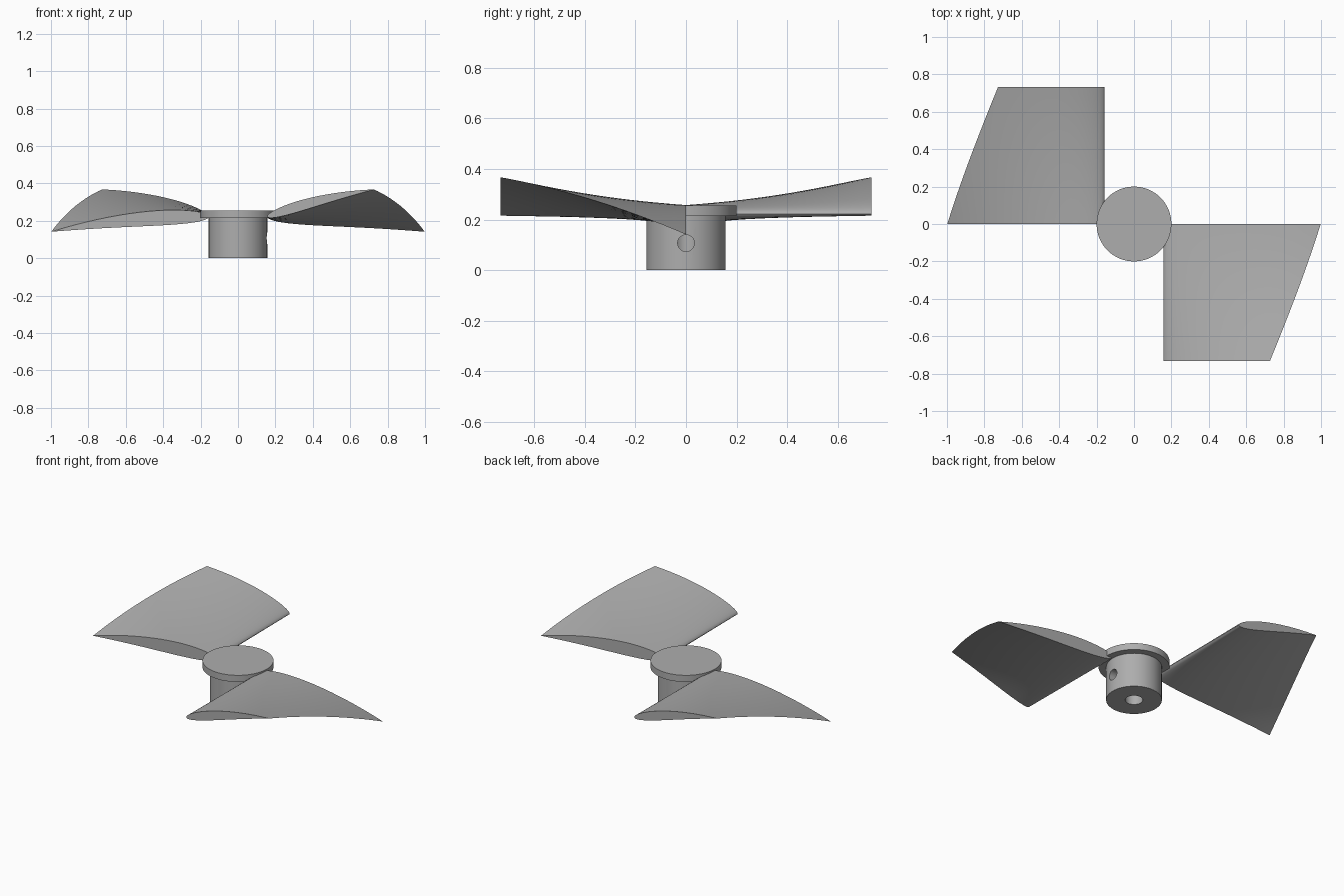
import bpy, bmesh, math
from mathutils import Matrix, Vector

cube = bpy.data.objects.get("Cube")
if cube:
    bpy.data.objects.remove(cube, do_unlink=True)

GREY = (0.42, 0.42, 0.42, 1)
grey = bpy.data.materials.new("plain grey")
grey.use_nodes = True
grey.diffuse_color = GREY
grey.node_tree.nodes["Principled BSDF"].inputs["Base Color"].default_value = GREY


def add_object(name, bm):
    bmesh.ops.recalc_face_normals(bm, faces=bm.faces)
    mesh = bpy.data.meshes.new(name)
    bm.to_mesh(mesh)
    bm.free()
    mesh.materials.append(grey)
    obj = bpy.data.objects.new(name, mesh)
    bpy.context.collection.objects.link(obj)
    return obj


def select(obj):
    bpy.ops.object.select_all(action='DESELECT')
    obj.select_set(True)
    bpy.context.view_layer.objects.active = obj


def smooth(obj):
    select(obj)
    bpy.ops.object.shade_smooth_by_angle(angle=math.radians(35))


def cylinder(name, radius, start, end, sides=64):
    start, end = Vector(start), Vector(end)
    axis = end - start
    turn = axis.to_track_quat('Z', 'Y').to_matrix().to_4x4()
    bm = bmesh.new()
    bmesh.ops.create_cone(bm, cap_ends=True, segments=sides, radius1=radius,
                          radius2=radius, depth=axis.length,
                          matrix=Matrix.Translation((start + end) / 2) @ turn)
    return add_object(name, bm)


def cut(obj, cutter):
    cutter.hide_render = True
    mod = obj.modifiers.new("hole", 'BOOLEAN')
    mod.operation, mod.solver, mod.object = 'DIFFERENCE', 'EXACT', cutter
    select(obj)
    bpy.ops.object.modifier_apply(modifier=mod.name)
    bpy.data.objects.remove(cutter, do_unlink=True)


# Hub: sleeve with a blind shaft bore and one set-screw hole, capped by a flange
hub = cylinder("hub_sleeve", 0.157, (0, 0, 0), (0, 0, 0.22))
cut(hub, cylinder("bore_cutter", 0.05, (0, 0, -0.05), (0, 0, 0.19), 48))
cut(hub, cylinder("screw_cutter", 0.033, (0, 0, 0.107), (0.3, 0, 0.107), 32))
smooth(hub)
smooth(cylinder("hub_flange", 0.2, (0, 0, 0.214), (0, 0, 0.255), 96))


# Blade: twisted loft of a cambered foil section, round at the root edge
def foil(count=22, thick=0.095, camber=0.025):
    upper, lower = [], []
    for i in range(count + 1):
        s = (1 - math.cos(math.pi * i / count)) / 2
        half = 5 * thick * (0.2969 * math.sqrt(s) - 0.126 * s - 0.3516 * s**2
                            + 0.2843 * s**3 - 0.1036 * s**4)
        mid = 4 * camber * s * (1 - s)
        upper.append((s, mid + half))
        lower.append((s, mid - half))
    return upper + lower[-2:0:-1]


def blade(name, spin, steps=16, span=0.733):
    bm = bmesh.new()
    rings = []
    for k in range(steps + 1):
        t = k / steps
        chord = 0.845 + (0.588 - 0.845) * t
        angle = math.radians(-5.5 + 19.8 * t)
        c, s = math.cos(angle), math.sin(angle)
        rings.append([bm.verts.new((0.157 + chord * (u * c - v * s), -span * t,
                                    0.222 + chord * (u * s + v * c)))
                      for u, v in foil()])
    for a, b in zip(rings, rings[1:]):
        for i in range(len(a)):
            j = (i + 1) % len(a)
            bm.faces.new((a[i], a[j], b[j], b[i]))
    bm.faces.new(rings[0])
    bm.faces.new(rings[-1])
    bm.transform(Matrix.Rotation(spin, 4, 'Z'))
    smooth(add_object(name, bm))


blade("left_blade", 0)
blade("right_blade", math.pi)
